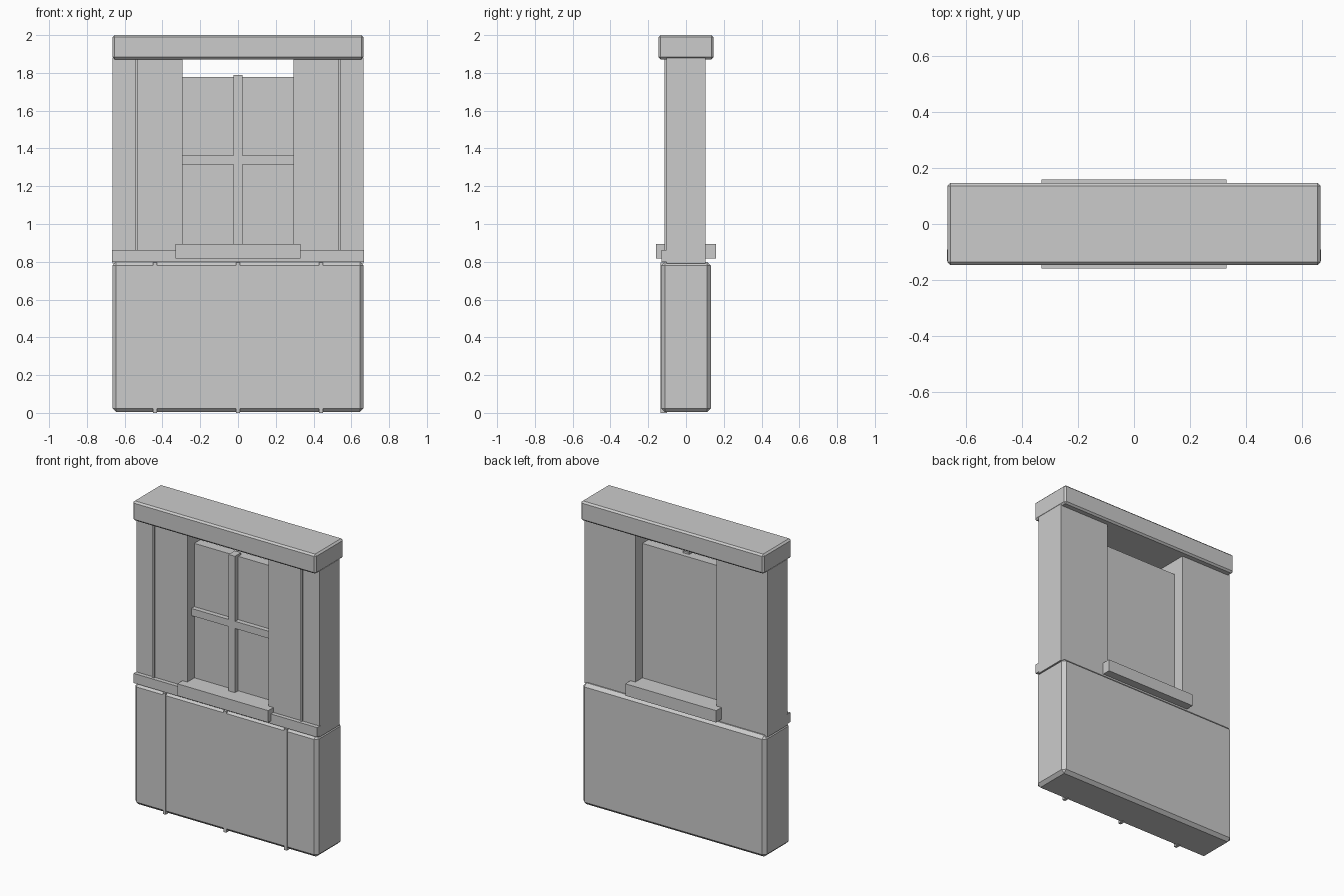
import bpy
import bmesh

cube = bpy.data.objects.get("Cube")
if cube:
    bpy.data.objects.remove(cube, do_unlink=True)

# One plain grey for every part
grey = bpy.data.materials.new("plain_grey")
grey.use_nodes = True
colour = (0.6, 0.6, 0.6, 1)
grey.diffuse_color = colour
grey.node_tree.nodes["Principled BSDF"].inputs["Base Color"].default_value = colour


def box(name, x, y, z, bevel=0):
    """Box from (min, max) ranges, with optional flat chamfer."""
    bm = bmesh.new()
    bmesh.ops.create_cube(bm, size=1)
    for v in bm.verts:
        v.co = [(r[0] + r[1]) / 2 + c * (r[1] - r[0]) for r, c in zip((x, y, z), v.co)]
    mesh = bpy.data.meshes.new(name)
    bm.to_mesh(mesh)
    bm.free()
    mesh.materials.append(grey)
    obj = bpy.data.objects.new(name, mesh)
    bpy.context.collection.objects.link(obj)
    if bevel:
        mod = obj.modifiers.new("chamfer", "BEVEL")
        mod.width = bevel
        mod.segments = 1
    return obj


half = 0.665      # half width of the wall
opening = 0.295   # half width of the window opening
wall_y = (-0.104, 0.104)

# Lower wall and its thin battens
box("lower_wall", (-half, half), (-0.132, 0.132), (0.004, 0.8), 0.02)
for name, x in (("right", -0.44), ("middle", 0), ("left", 0.44)):
    box(f"lower_batten_{name}", (x - 0.01, x + 0.01), (-0.136, -0.1), (0, 0.795))

# Upper wall either side of the opening, with upright strips
for name, s in (("right", -1), ("left", 1)):
    box(f"upper_wall_{name}", sorted((s * opening, s * half)), wall_y, (0.79, 1.88))
    box(f"upper_strip_{name}", sorted((s * 0.529, s * 0.544)), (-0.114, -0.09), (0.85, 1.88))
box("wall_under_window", (-opening, opening), wall_y, (0.79, 0.86))

# Front rail, window sill through the wall, and lintel
box("front_rail", (-half - 0.001, half + 0.001), (-0.131, -0.09), (0.8, 0.863))
box("window_sill", (-0.33, 0.33), (-0.158, 0.158), (0.817, 0.895))
box("lintel", (-half, half), (-0.146, 0.146), (1.872, 2), 0.011)

# Window pane and its crossed glazing bars
box("window_pane", (-opening, opening), (-0.031, 0.031), (0.88, 1.777))
box("upright_bar", (-0.023, 0.023), (-0.065, 0), (0.88, 1.79))
box("cross_bar", (-opening, opening), (-0.062, 0), (1.315, 1.362))
